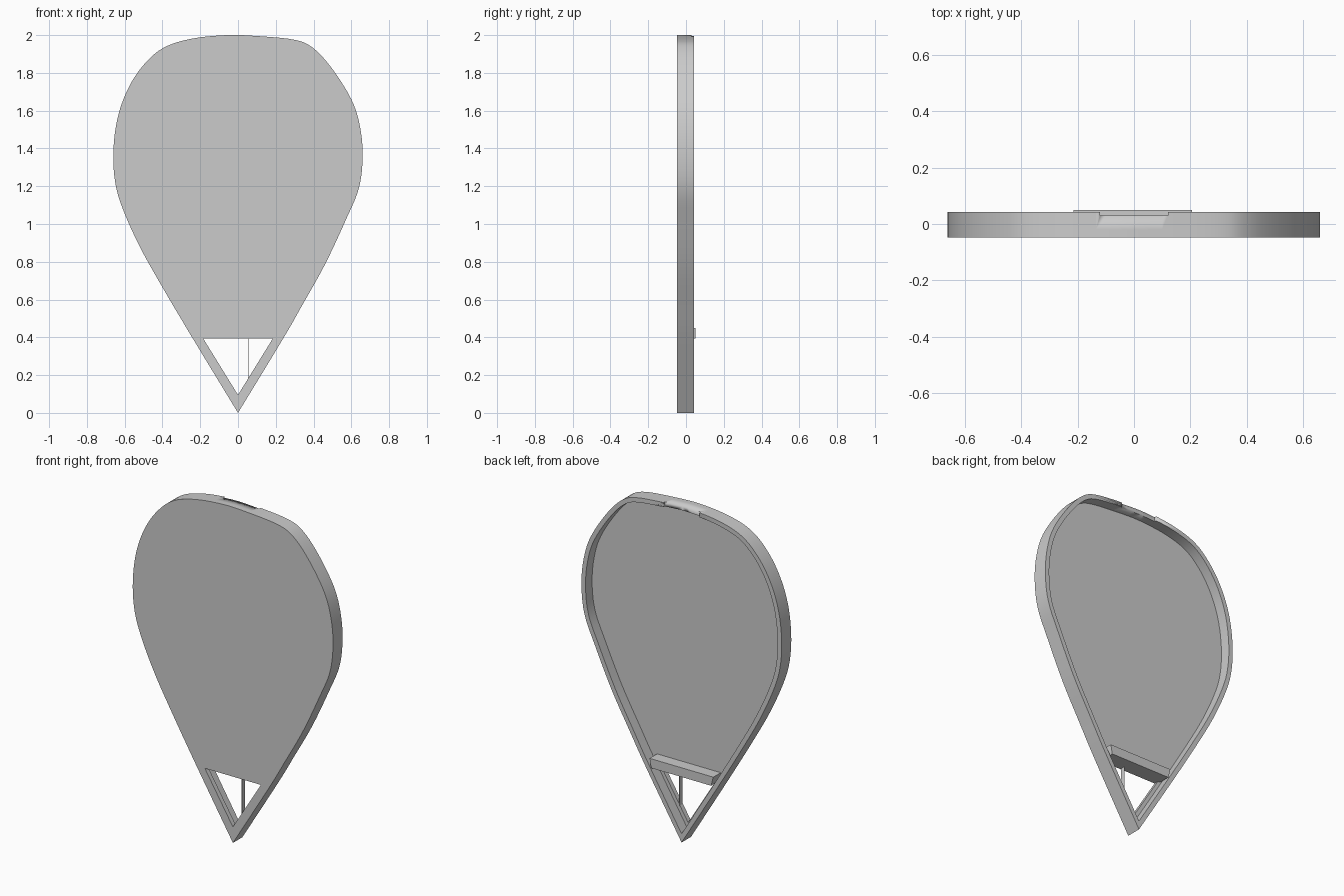
import bpy, bmesh, math
from mathutils import Vector

cube = bpy.data.objects.get("Cube")
if cube:
    bpy.data.objects.remove(cube, do_unlink=True)

grey = bpy.data.materials.new("plain grey")
grey.use_nodes = True
COLOUR = (0.6, 0.6, 0.6, 1)
grey.diffuse_color = COLOUR
grey.node_tree.nodes["Principled BSDF"].inputs["Base Color"].default_value = COLOUR

FRONT, FLOOR, BACK = -0.048, -0.02, 0.042


def smooth_path(pts, steps=5):
    """Catmull-Rom curve through the points, ends included."""
    p = [Vector(q) for q in pts]
    p = [2 * p[0] - p[1]] + p + [2 * p[-1] - p[-2]]
    out = []
    for a, b, c, d in zip(p, p[1:], p[2:], p[3:]):
        for i in range(steps):
            t = i / steps
            out.append(0.5 * (2 * b + (c - a) * t + (2 * a - 5 * b + 4 * c - d) * t * t
                              + (3 * b - a - 3 * c + d) * t ** 3))
    return out


def inset(loop, dist):
    """Mitred inset of a clockwise loop."""
    out = []
    for i, p in enumerate(loop):
        d1 = (p - loop[i - 1]).normalized()
        d2 = (loop[(i + 1) % len(loop)] - p).normalized()
        n1, n2 = Vector((d1.y, -d1.x)), Vector((d2.y, -d2.x))
        out.append(p + (n1 + n2) * dist / (1 + n1.dot(n2)))
    return out


def slab(name, loops, y0, y1):
    """Filled outline in x and z, with inner loops as holes, from y0 to y1."""
    curve = bpy.data.curves.new(name, "CURVE")
    curve.dimensions = "2D"
    curve.fill_mode = "BOTH"
    curve.extrude = (y1 - y0) / 2
    for loop in loops:
        spline = curve.splines.new("POLY")
        spline.points.add(len(loop) - 1)
        for point, q in zip(spline.points, loop):
            point.co = (q[0], q[1], 0, 1)
        spline.use_cyclic_u = True
    obj = bpy.data.objects.new(name, curve)
    bpy.context.collection.objects.link(obj)
    obj.location.y = (y0 + y1) / 2
    obj.rotation_euler.x = math.pi / 2
    bpy.ops.object.select_all(action="DESELECT")
    obj.select_set(True)
    bpy.context.view_layer.objects.active = obj
    bpy.ops.object.convert(target="MESH")
    obj = bpy.context.object
    bpy.ops.object.transform_apply(location=True, rotation=True, scale=True)
    bm = bmesh.new()
    bm.from_mesh(obj.data)
    bmesh.ops.remove_doubles(bm, verts=bm.verts, dist=0.0001)
    bmesh.ops.recalc_face_normals(bm, faces=bm.faces)
    bm.to_mesh(obj.data)
    bm.free()
    obj.data.materials.clear()
    obj.data.materials.append(grey)
    bpy.ops.object.shade_smooth_by_angle(angle=math.radians(25))
    return obj


def rect(x0, x1, z0, z1):
    return [(x0, z0), (x0, z1), (x1, z1), (x1, z0)]


# Teardrop outline, clockwise from the bottom tip
outline = smooth_path([
    (0, 0), (-0.24, 0.395), (-0.4, 0.665), (-0.52, 0.88), (-0.61, 1.08), (-0.65, 1.22),
    (-0.66, 1.38), (-0.64, 1.55), (-0.59, 1.7), (-0.51, 1.83), (-0.4, 1.93),
    (-0.25, 1.98), (-0.06, 2), (0.1, 1.995), (0.3, 1.975), (0.4, 1.93), (0.5, 1.82),
    (0.6, 1.66), (0.645, 1.52), (0.66, 1.36), (0.64, 1.19), (0.57, 1.02),
    (0.46, 0.785), (0.34, 0.57), (0.24, 0.395), (0, 0)])

# Front panel with a triangular opening near the tip
opening = [(0, 0.095), (-0.185, 0.395), (0.185, 0.395)]
slab("front_panel", [outline, opening], FRONT, FLOOR)

# Raised rim behind the panel, with a shallow notch at the top
rim = slab("rim", [outline, inset(outline, 0.027)], FLOOR, BACK)
cutter = slab("notch_cutter", [rect(-0.12, 0.12, 1.9, 2.1)], 0.03, 0.1)
cutter.hide_render = True
notch = rim.modifiers.new("notch", "BOOLEAN")
notch.operation = "DIFFERENCE"
notch.solver = "EXACT"
notch.object = cutter
bpy.context.view_layer.objects.active = rim
bpy.ops.object.modifier_apply(modifier=notch.name)
bpy.data.objects.remove(cutter, do_unlink=True)

# Cross bar above the opening and the thin upright strip inside it
slab("cross_bar", [[(-0.2, 0.395), (-0.215, 0.45), (0.205, 0.45), (0.195, 0.395)]],
     FLOOR, 0.05)
slab("thin_strip", [rect(0.054, 0.056, 0.18, 0.396)], FRONT + 0.005, FLOOR + 0.005)
